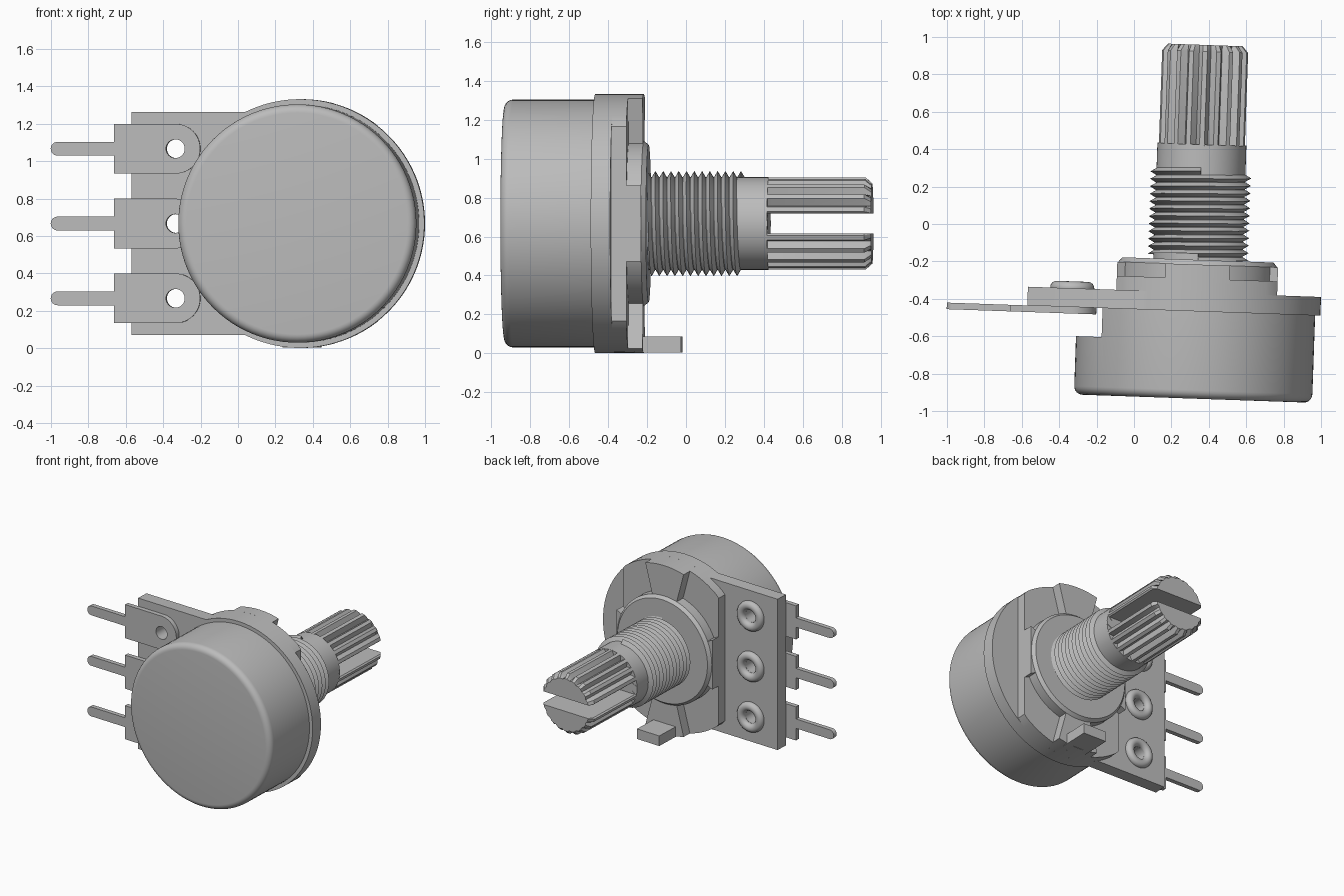
import bpy, bmesh, math
from mathutils import Matrix, Vector

if "Cube" in bpy.data.objects:
    bpy.data.objects.remove(bpy.data.objects["Cube"])

metal = bpy.data.materials.new("grey_metal")
metal.use_nodes = True
GREY = (0.5, 0.5, 0.5, 1)
metal.diffuse_color = GREY
metal.node_tree.nodes["Principled BSDF"].inputs["Base Color"].default_value = GREY

# Parts are made around the shaft axis (local y), then placed with a slight turn
PLACE = Matrix.Rotation(math.radians(-2), 4, 'Z') @ Matrix.Translation((0.348, 0, 0.667))
parts = []


def finish(name, bm):
    bmesh.ops.recalc_face_normals(bm, faces=bm.faces)
    mesh = bpy.data.meshes.new(name)
    bm.to_mesh(mesh)
    bm.free()
    mesh.materials.append(metal)
    obj = bpy.data.objects.new(name, mesh)
    bpy.context.collection.objects.link(obj)
    parts.append(obj)
    return obj


def loft(name, sections):
    """Skin a list of (outline, y) sections and cap both ends."""
    bm = bmesh.new()
    rings = [[bm.verts.new((u, y, v)) for u, v in line] for line, y in sections]
    for a, b in zip(rings, rings[1:]):
        for i in range(len(a)):
            j = (i + 1) % len(a)
            bm.faces.new((a[i], a[j], b[j], b[i]))
    bm.faces.new(rings[0])
    bm.faces.new(rings[-1])
    return finish(name, bm)


def prism(name, outline, y0, y1):
    return loft(name, [(outline, y0), (outline, y1)])


def arc(r, a0, a1, n, cu=0, cv=0):
    angles = [math.radians(a0 + (a1 - a0) * i / n) for i in range(n + 1)]
    return [(cu + r * math.cos(a), cv + r * math.sin(a)) for a in angles]


def circle(r, n=96, cu=0, cv=0):
    return arc(r, 0, 360, n, cu, cv)[:-1]


def rect(u0, u1, v0, v1):
    return [(u0, v0), (u1, v0), (u1, v1), (u0, v1)]


def turned(name, profile, n=96):
    return loft(name, [(circle(r, n), y) for r, y in profile])


def cut(obj, cutter):
    mod = obj.modifiers.new("cut", 'BOOLEAN')
    mod.operation = 'DIFFERENCE'
    mod.solver = 'EXACT'
    mod.object = cutter
    bpy.context.view_layer.objects.active = obj
    bpy.ops.object.modifier_apply(modifier=mod.name)
    parts.remove(cutter)
    bpy.data.objects.remove(cutter)


# Housing can with rounded front rim and a clearance notch for the terminals
R, ROUND, FRONT = 0.637, 0.045, -0.922
rim = [(R - ROUND + ROUND * math.sin(a), FRONT + ROUND - ROUND * math.cos(a))
       for a in [math.radians(15 * i) for i in range(7)]]
can = turned("housing_can", rim + [(R, -0.45)])
cut(can, prism("notch", rect(-0.8, -0.5, -0.8, 0.8), -0.61, -0.4))

# Round base plate running out into the square terminal board
board = arc(0.665, -116.1, 116.1, 80) + [(-0.903, 0.597), (-0.903, -0.597)]
base = prism("base_plate", board, -0.455, -0.355)

# Terminals, their rivets and the holes through everything
HOLE_U, PITCH = -0.666, 0.4
for k, label in zip((-1, 0, 1), ("lower", "middle", "upper")):
    v = k * PITCH
    body = arc(0.133, -90, 90, 24, HOLE_U, v)
    pin = arc(0.037, 90, 270, 12, -1.296, v)
    lug = body + [(-0.993, v + 0.133), (-0.993, v + 0.037)] + pin
    lug += [(-0.993, v - 0.037), (-0.993, v - 0.133)]
    terminal = prism(label + "_terminal", lug, -0.49, -0.455)
    for target in (terminal, base):
        cut(target, prism("drill", circle(0.05, 32, HOLE_U, v), -0.6, -0.2))
    bpy.ops.mesh.primitive_torus_add(major_radius=0.084, minor_radius=0.034,
                                     major_segments=40, minor_segments=16)
    rivet = bpy.context.object
    rivet.name = label + "_rivet"
    rivet.data.transform(Matrix.Translation((HOLE_U, -0.352, v)) @ Matrix.Rotation(math.pi / 2, 4, 'X'))
    rivet.data.materials.append(metal)
    parts.append(rivet)

# Cover with flat sides and four raised pads
TRIM = 0.43
prism("cover_plate", [(max(-TRIM, min(TRIM, u)), v) for u, v in circle(0.665)], -0.355, -0.28)
for side, label in ((1, "upper"), (-1, "lower")):
    pad = arc(0.665, 75, 105, 12) + arc(0.38, 105, 75, 12)
    prism(label + "_pad", [(u, v * side) for u, v in pad], -0.3, -0.205)
for side, label in ((1, "left"), (-1, "right")):
    pad = [(0.2, -0.09), (TRIM, -0.195), (TRIM, 0.195), (0.2, 0.09)]
    prism(label + "_pad", [(u * side, v) for u, v in pad], -0.3, -0.205)

# Locating tab at the bottom
prism("locating_tab", rect(-0.1, 0.1, -0.662, -0.582), -0.25, -0.01)

# Bushing collar and core
turned("bushing_collar", [(0.425, -0.3), (0.425, -0.205), (0.405, -0.18)])
turned("bushing_core", [(0.238, -0.2), (0.238, 0.317)], 64)

# Helical screw thread
TURNS, N, LEAD = 12, 64, 0.04
bm = bmesh.new()
ridge, valley = [], []
for j in range(TURNS * N + 1):
    a = 2 * math.pi * j / N
    out = Vector((math.sin(a), 0, math.cos(a)))
    y = -0.185 + LEAD * j / N
    ridge.append(bm.verts.new(out * 0.27 + Vector((0, y, 0))))
    valley.append(bm.verts.new(out * 0.236 + Vector((0, y + LEAD / 2, 0))))
for j in range(TURNS * N):
    bm.faces.new((ridge[j], ridge[j + 1], valley[j + 1], valley[j]))
    if j < (TURNS - 1) * N:
        bm.faces.new((valley[j], valley[j + 1], ridge[j + N + 1], ridge[j + N]))
finish("bushing_thread", bm)

# Smooth shaft neck
turned("shaft_neck", [(0.238, 0.3), (0.238, 0.437)], 64)

# Splined shaft end with chamfered tip and a screwdriver slot
TEETH = 20


def spline(limit):
    line = []
    for t in range(TEETH):
        for part, r in ((-0.17, 0.238), (0.17, 0.238), (0.5, 0.2)):
            a = 2 * math.pi * (t + part) / TEETH
            line.append((min(r, limit) * math.cos(a), min(r, limit) * math.sin(a)))
    return line


shaft = loft("splined_shaft", [(spline(1), 0.43), (spline(1), 0.935), (spline(0.207), 0.97)])
cut(shaft, prism("slot", rect(-0.4, 0.4, -0.052, 0.052), 0.44, 1.2))

# Place everything and smooth the round surfaces
bpy.ops.object.select_all(action='DESELECT')
for obj in parts:
    obj.data.transform(PLACE)
    obj.select_set(True)
bpy.context.view_layer.objects.active = parts[0]
bpy.ops.object.shade_smooth_by_angle(angle=math.radians(30))
